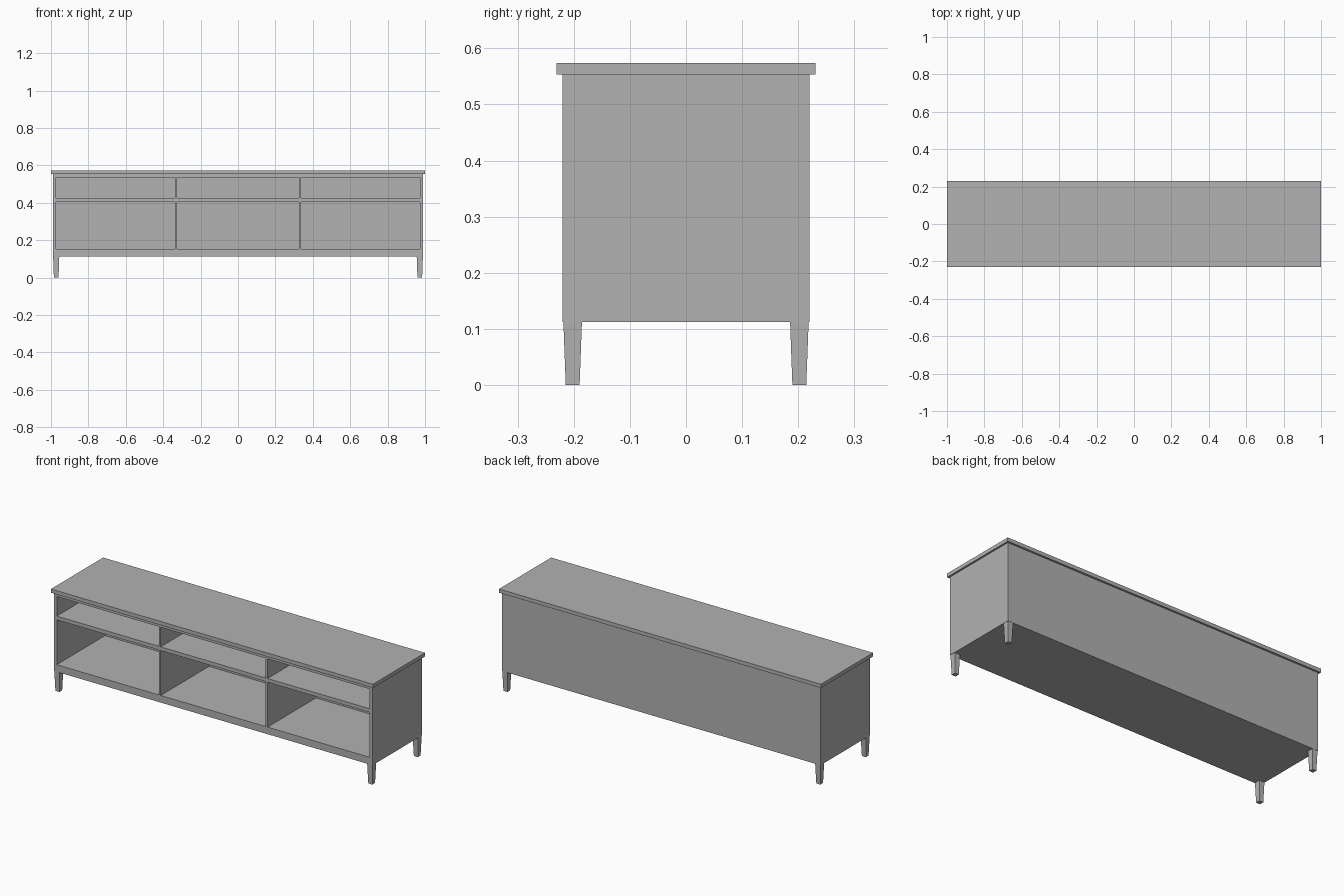
import bpy
import bmesh
from mathutils import Matrix, Vector

if "Cube" in bpy.data.objects:
    bpy.data.objects.remove(bpy.data.objects["Cube"], do_unlink=True)

grey = bpy.data.materials.new("plain grey")
grey.use_nodes = True
grey.diffuse_color = (0.445, 0.445, 0.445, 1)
grey.node_tree.nodes["Principled BSDF"].inputs["Base Color"].default_value = grey.diffuse_color


def add_box(bm, low, high, foot=1.0):
    """Add a box between two corners; foot scales its lower end."""
    low, high = Vector(low), Vector(high)
    mid, size = (low + high) / 2, high - low
    verts = bmesh.ops.create_cube(bm, size=1)["verts"]
    for v in verts:
        if v.co.z < 0:
            v.co.x *= foot
            v.co.y *= foot
    bmesh.ops.transform(bm, matrix=Matrix.Translation(mid) @ Matrix.Diagonal((*size, 1)), verts=verts)


def make(name, boxes, foot=1.0):
    bm = bmesh.new()
    for low, high in boxes:
        add_box(bm, low, high, foot)
    mesh = bpy.data.meshes.new(name)
    bm.to_mesh(mesh)
    bm.free()
    mesh.materials.append(grey)
    obj = bpy.data.objects.new(name, mesh)
    bpy.context.collection.objects.link(obj)
    return obj


BODY_X, BODY_Y = 0.99, 0.22
BODY_LOW, BODY_HIGH = 0.112, 0.553

# Overhanging top board
make("top_board", [((-1, -0.231, BODY_HIGH), (1, 0.231, 0.574))])

# Cabinet body with six open compartments
body = make("cabinet_body", [((-BODY_X, -BODY_Y, BODY_LOW), (BODY_X, BODY_Y, BODY_HIGH))])
columns = [(-0.972, -0.338), (-0.326, 0.326), (0.338, 0.972)]
rows = [(0.152, 0.404), (0.425, 0.535)]
cutter = make("compartment_cutter", [((x0, -0.3, z0), (x1, 0.208, z1))
                                     for x0, x1 in columns for z0, z1 in rows])
cutter.hide_render = True
cut = body.modifiers.new("compartments", "BOOLEAN")
cut.operation = "DIFFERENCE"
cut.solver = "EXACT"
cut.object = cutter
bpy.context.view_layer.objects.active = body
bpy.ops.object.modifier_apply(modifier=cut.name)
bpy.data.objects.remove(cutter, do_unlink=True)

# Tapered square legs
LEG = 0.0165
for side, sx in (("right", -1), ("left", 1)):
    for end, sy in (("front", -1), ("back", 1)):
        x, y = sx * 0.972, sy * 0.202
        make(f"{end}_{side}_leg", [((x - LEG, y - LEG, 0), (x + LEG, y + LEG, BODY_LOW))], foot=0.75)
